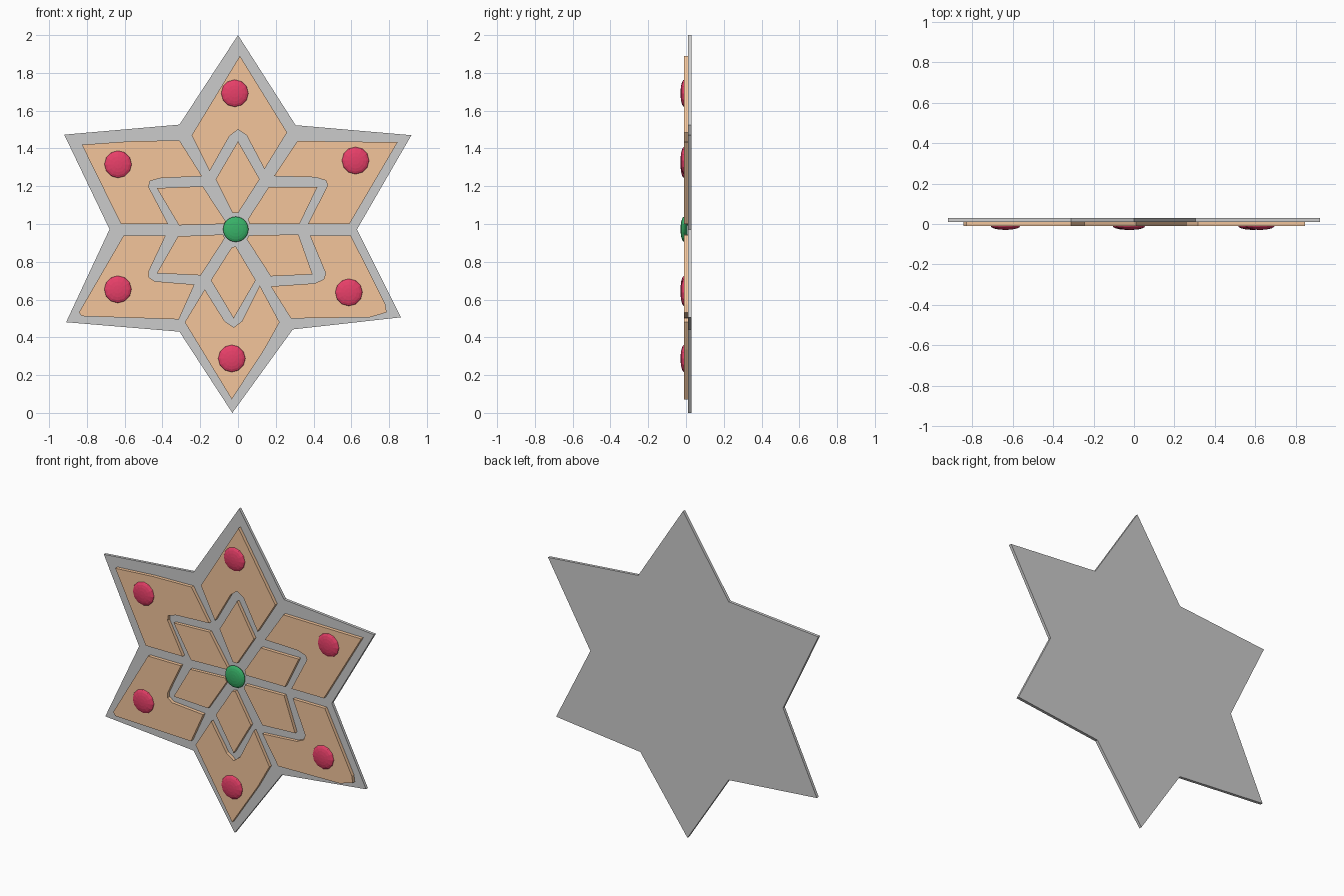
import bpy, bmesh
from math import radians
from mathutils import Matrix


def material(name, rgb):
    m = bpy.data.materials.new(name)
    m.diffuse_color = (*rgb, 1)
    return m


wood = material("orange", (0.90, 0.56, 0.33))
red = material("red", (0.80, 0.05, 0.14))
green = material("green", (0.04, 0.45, 0.14))


def add_object(name, bm, mat=None):
    bmesh.ops.recalc_face_normals(bm, faces=bm.faces)
    me = bpy.data.meshes.new(name)
    bm.to_mesh(me)
    bm.free()
    if mat:
        me.materials.append(mat)
    ob = bpy.data.objects.new(name, me)
    bpy.context.collection.objects.link(ob)


def plate(name, outline, y0, y1, mat=None):
    """Extrude an x-z outline from y0 to y1."""
    bm = bmesh.new()
    face = bm.faces.new([bm.verts.new((x, y0, z)) for x, z in outline])
    new = bmesh.ops.extrude_face_region(bm, geom=[face], use_keep_orig=True)["geom"]
    moved = [v for v in new if isinstance(v, bmesh.types.BMVert)]
    bmesh.ops.translate(bm, verts=moved, vec=(0, y1 - y0, 0))
    add_object(name, bm, mat)


def gem(name, x, z, r, sides, mat):
    """Flattened ball with its pole facing the front."""
    bm = bmesh.new()
    m = (Matrix.Translation((x, -0.01, z)) @ Matrix.Diagonal((r, 0.019, r, 1))
         @ Matrix.Rotation(radians(90), 4, 'X'))
    bmesh.ops.create_uvsphere(bm, u_segments=sides, v_segments=10, radius=1, matrix=m)
    add_object(name, bm, mat)


# Six-pointed backing plate
plate("star_base", [
    (0, 2), (.305, 1.523), (.918, 1.47), (.63, .972), (.863, .506), (.29, .442),
    (-.03, 0), (-.31, .43), (-.91, .48), (-.68, .972), (-.92, 1.473), (-.31, 1.526)],
    0.011, 0.029)

# Outer tiles, one per star arm
outer = [
    [(.01, 1.89), (.26, 1.485), (.14, 1.29), (.045, 1.47), (0, 1.50),
     (-.045, 1.465), (-.15, 1.28), (-.245, 1.47)],
    [(.315, 1.44), (.845, 1.433), (.59, 1.0), (.37, 1.0), (.475, 1.205),
     (.465, 1.23), (.41, 1.247), (.19, 1.253)],
    [(.38, .94), (.597, .94), (.78, .575), (.787, .532), (.697, .506), (.28, .50),
     (.173, .67), (.405, .686), (.453, .707), (.464, .739)],
    [(-.176, .654), (-.07, .485), (-.023, .453), (.02, .485), (.115, .675),
     (.22, .48), (.14, .336), (-.033, .072), (-.282, .48)],
    [(-.605, .94), (-.382, .94), (-.472, .75), (-.472, .718), (-.44, .697),
     (-.23, .68), (-.313, .495), (-.827, .512), (-.842, .532)],
    [(-.827, 1.42), (-.57, 1.438), (-.31, 1.443), (-.19, 1.253), (-.415, 1.242),
     (-.467, 1.226), (-.472, 1.195), (-.37, 1.0), (-.62, 1.0)],
]
# Inner diamonds around the centre
inner = [
    [(0, 1.438), (.115, 1.237), (0, 1.057), (-.028, 1.057), (-.118, 1.237)],
    [(.162, 1.195), (.42, 1.195), (.326, 1.0), (.062, 1.0), (.052, 1.025)],
    [(.057, .94), (.32, .945), (.395, .733), (.173, .723), (.046, .919)],
    [(-.033, .877), (-.012, .882), (.094, .702), (-.023, .50), (-.144, .702)],
    [(-.318, .935), (-.08, .945), (-.07, .924), (-.197, .728), (-.43, .739)],
    [(-.43, 1.19), (-.187, 1.2), (-.065, 1.014), (-.075, 1.0), (-.313, .993)],
]
for i in range(6):
    plate(f"outer_tile_{i + 1}", outer[i], -0.01, 0.011, wood)
    plate(f"inner_tile_{i + 1}", inner[i], -0.01, 0.011, wood)

# Red buttons on the arms and a green one in the middle
for i, (x, z) in enumerate([(-.017, 1.692), (.622, 1.336), (.587, .638),
                            (-.033, .288), (-.636, .654), (-.635, 1.316)]):
    gem(f"red_button_{i + 1}", x, z, 0.072, 12, red)
gem("centre_button", -.012, .972, 0.067, 24, green)
